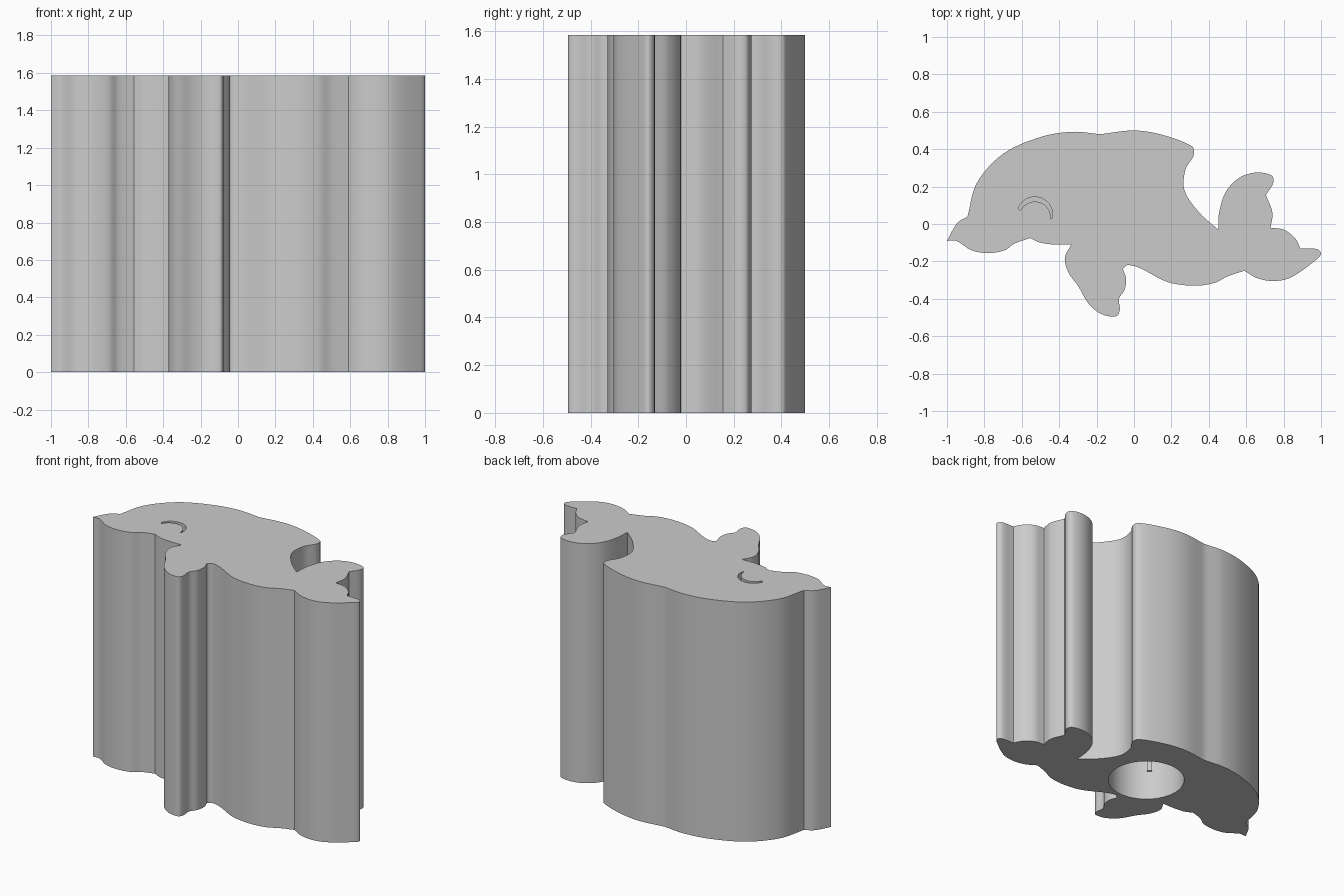
import bpy
import bmesh
from math import cos, sin, radians, pi
from mathutils import Vector

HEIGHT = 1.585
HOLE_CENTRE = Vector((-0.06, 0.05))
HOLE_RADIUS = 0.24
HOLE_DEPTH = 1.2

if "Cube" in bpy.data.objects:
    bpy.data.objects.remove(bpy.data.objects["Cube"], do_unlink=True)

grey = bpy.data.materials.new("plain_grey")
grey.use_nodes = True
grey.diffuse_color = (0.6, 0.6, 0.6, 1)
grey.node_tree.nodes["Principled BSDF"].inputs["Base Color"].default_value = (0.6, 0.6, 0.6, 1)


def smooth_section(points, steps=7):
    """Curve through the points, leaving out the last one (the next corner)."""
    pts = [Vector(p) for p in points]
    pts = [2 * pts[0] - pts[1]] + pts + [2 * pts[-1] - pts[-2]]
    result = []
    for a, b, c, d in zip(pts, pts[1:], pts[2:], pts[3:]):
        span = (c - b).length
        # tangents scaled to the span, so uneven spacing does not overshoot
        m1 = (c - a) * span / ((c - b).length + (b - a).length)
        m2 = (d - b) * span / ((d - c).length + (c - b).length)
        for i in range(steps):
            t = i / steps
            result.append(b * (2 * t**3 - 3 * t**2 + 1) + m1 * (t**3 - 2 * t**2 + t)
                          + c * (3 * t**2 - 2 * t**3) + m2 * (t**3 - t**2))
    return result


def prism(name, outline, bottom, top):
    """Upright solid with the given plan outline."""
    bm = bmesh.new()
    face = bm.faces.new([bm.verts.new((p[0], p[1], bottom)) for p in outline])
    extruded = bmesh.ops.extrude_face_region(bm, geom=[face])
    moved = [v for v in extruded["geom"] if isinstance(v, bmesh.types.BMVert)]
    bmesh.ops.translate(bm, verts=moved, vec=(0, 0, top - bottom))
    bmesh.ops.recalc_face_normals(bm, faces=bm.faces[:])
    mesh = bpy.data.meshes.new(name)
    bm.to_mesh(mesh)
    bm.free()
    mesh.materials.append(grey)
    obj = bpy.data.objects.new(name, mesh)
    bpy.context.collection.objects.link(obj)
    return obj


def arc(centre, radius, start, end, count):
    angles = [radians(start + (end - start) * i / count) for i in range(count + 1)]
    return [Vector((centre[0] + radius * cos(a), centre[1] + radius * sin(a))) for a in angles]


def cut(target, cutter):
    """Subtract the cutter and remove it."""
    mod = target.modifiers.new("cut", "BOOLEAN")
    mod.operation = "DIFFERENCE"
    mod.solver = "EXACT"
    mod.object = cutter
    cutter.hide_render = True
    bpy.context.view_layer.update()
    evaluated = target.evaluated_get(bpy.context.evaluated_depsgraph_get())
    mesh = bpy.data.meshes.new_from_object(evaluated)
    target.modifiers.clear()
    target.data = mesh
    bpy.data.objects.remove(cutter, do_unlink=True)


# Plan outline, section by section between sharp corners
jaw = [(-1, -.09), (-.95, -.09), (-.87, -.14), (-.78, -.155), (-.69, -.14), (-.64, -.105), (-.555, -.075)]
throat = [(-.555, -.075), (-.5, -.1), (-.42, -.11), (-.335, -.11)]
flipper = [(-.335, -.11), (-.37, -.18), (-.35, -.26), (-.3, -.33), (-.24, -.43), (-.17, -.483),
           (-.095, -.493), (-.076, -.46), (-.08, -.4), (-.05, -.35), (-.043, -.29), (-.06, -.24)]
belly = [(-.06, -.24), (-.035, -.22), (.03, -.235), (.18, -.31), (.32, -.33), (.43, -.315), (.5, -.28), (.59, -.25)]
lower_fluke = [(.59, -.25), (.66, -.29), (.75, -.305), (.84, -.285), (.97, -.195), (1, -.16),
               (.98, -.135), (.89, -.13)]
fluke_notch = [(.89, -.13), (.86, -.075), (.8, -.03), (.73, -.02)]
fluke_edge = [(.73, -.02), (.74, .06), (.705, .155)]
upper_fluke = [(.705, .155), (.745, .22), (.735, .26), (.65, .275), (.56, .245), (.49, .17), (.455, .06), (.45, -.03)]
fin = [(.45, -.03), (.35, .06), (.27, .18), (.275, .29), (.32, .37), (.31, .415), (.15, .477),
       (0, .5), (-.18, .48)]
back = [(-.18, .48), (-.33, .493), (-.5, .465), (-.7, .375), (-.84, .22), (-.89, .04)]
beak = [(-.89, .04), (-.945, .005), (-1, -.09)]

sections = (jaw, throat, flipper, belly, lower_fluke, fluke_notch, fluke_edge,
            upper_fluke, fin, back, beak)
outline = [p for section in sections for p in smooth_section(section)]
body = prism("dolphin_body", outline, 0, HEIGHT)

# Blind round socket in the underside
cut(body, prism("socket_cutter", arc(HOLE_CENTRE, HOLE_RADIUS, 0, 354.375, 63), -0.1, HOLE_DEPTH))

# Engraved crescent eye on the top
eye_outline = arc((-.53, .05), .095, 160, -10, 20) + arc((-.53, .035), .085, -5, 155, 20)
cut(body, prism("eye_cutter", eye_outline, HEIGHT - 0.05, HEIGHT + 0.1))

# Thin grip ribs inside the socket, set back from its mouth
for i in range(4):
    direction = Vector((cos(pi / 4 + i * pi / 2), sin(pi / 4 + i * pi / 2)))
    side = Vector((-direction.y, direction.x)) * 0.015
    inner = HOLE_CENTRE + direction * (HOLE_RADIUS - 0.015)
    outer = HOLE_CENTRE + direction * (HOLE_RADIUS + 0.01)
    prism(f"socket_rib_{i + 1}", [inner - side, outer - side, outer + side, inner + side], 0.2, HOLE_DEPTH)

# Smooth walls with crisp corners
bpy.ops.object.select_all(action="DESELECT")
body.select_set(True)
bpy.context.view_layer.objects.active = body
bpy.ops.object.shade_smooth_by_angle(angle=radians(30))
